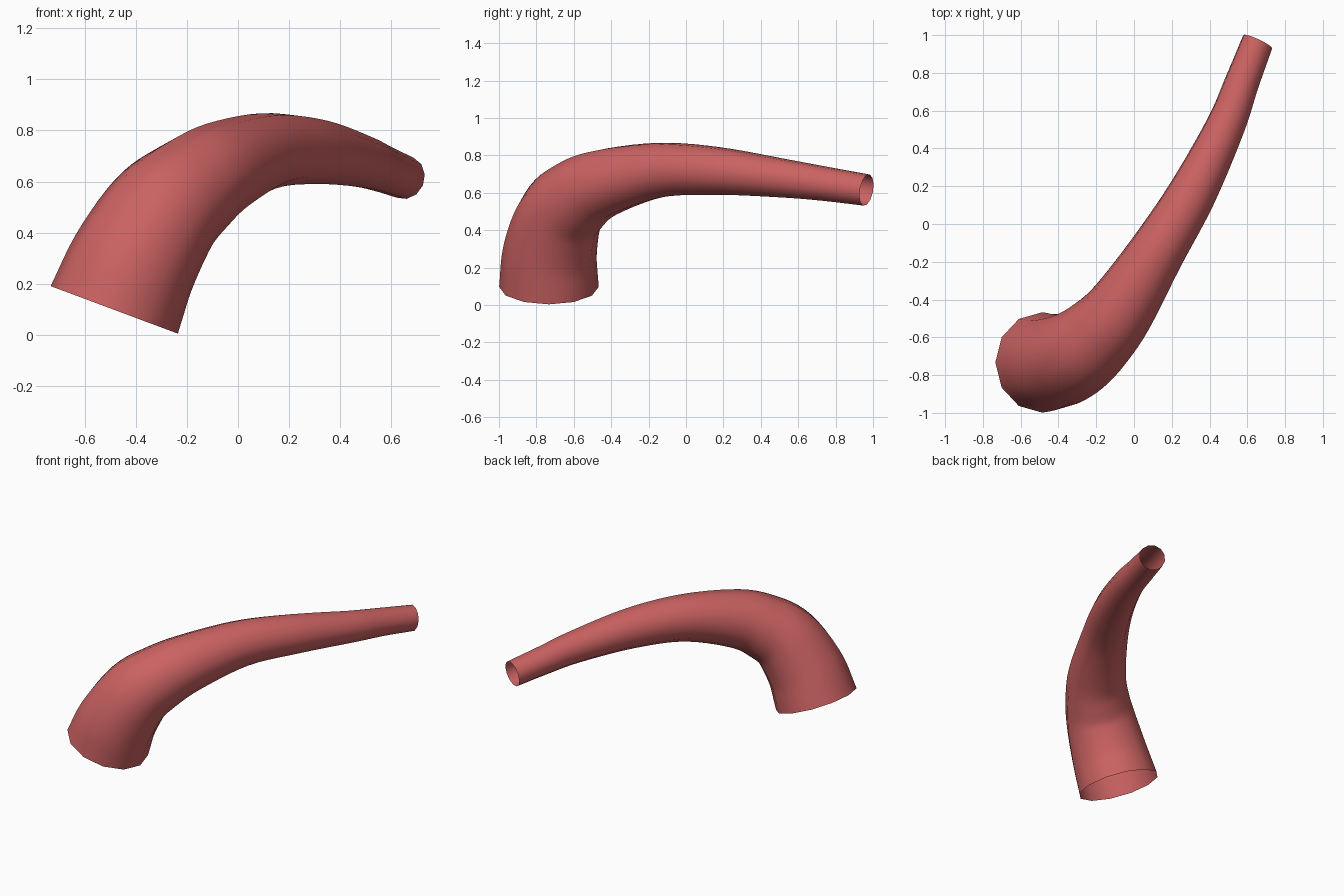
import bpy, bmesh, math
from mathutils import Vector

cube = bpy.data.objects.get("Cube")
if cube:
    bpy.data.objects.remove(cube, do_unlink=True)

SIDES = 12
STEPS = 5

# Centre line stations of the horn: x, y, z, radius
stations = [Vector(p) for p in (
    (-0.485, -0.733, 0.097, 0.266),
    (-0.41, -0.728, 0.28, 0.252),
    (-0.30, -0.68, 0.465, 0.232),
    (-0.19, -0.59, 0.57, 0.210),
    (-0.07, -0.45, 0.65, 0.186),
    (0.12, -0.15, 0.72, 0.150),
    (0.31, 0.165, 0.717, 0.129),
    (0.485, 0.52, 0.678, 0.104),
    (0.57, 0.745, 0.648, 0.092),
    (0.655, 0.965, 0.615, 0.085))]
start_dir = Vector((0.35, 0, 0.937))
end_dir = Vector((0.42, 0.9, -0.16)).normalized()


def spline(a, b, c, d, t):
    """Smooth point between b and c."""
    return 0.5 * (2 * b + (c - a) * t + (2 * a - 5 * b + 4 * c - d) * t * t
                  + (3 * b - a - 3 * c + d) * t ** 3)


# Smooth path through the stations
first, last = 2 * stations[0] - stations[1], 2 * stations[-1] - stations[-2]
pts = [first] + stations + [last]
path = [spline(*pts[i:i + 4], s / STEPS)
        for i in range(len(stations) - 1) for s in range(STEPS)]
path.append(stations[-1])

# Sweep a tapering ring along the path, leaving both ends open
bm = bmesh.new()
rings = []
side = Vector((0, 1, 0))
for i, p in enumerate(path):
    if i == 0:
        tangent = start_dir.normalized()
    elif i == len(path) - 1:
        tangent = end_dir
    else:
        tangent = (path[i + 1].xyz - path[i - 1].xyz).normalized()
    side = (side - tangent * side.dot(tangent)).normalized()
    other = tangent.cross(side)
    ring = []
    for k in range(SIDES):
        a = math.tau * k / SIDES
        ring.append(bm.verts.new(p.xyz + p.w * (side * math.cos(a) + other * math.sin(a))))
    rings.append(ring)
for lower, upper in zip(rings, rings[1:]):
    for k in range(SIDES):
        n = (k + 1) % SIDES
        bm.faces.new((lower[k], lower[n], upper[n], upper[k])).smooth = True

mesh = bpy.data.meshes.new("curved_horn")
bm.to_mesh(mesh)
bm.free()
horn = bpy.data.objects.new("curved_horn", mesh)
bpy.context.collection.objects.link(horn)

# Coral red surface
red = bpy.data.materials.new("coral_red")
red.use_nodes = True
colour = (0.60, 0.122, 0.122, 1)
red.diffuse_color = colour
red.node_tree.nodes["Principled BSDF"].inputs["Base Color"].default_value = colour
mesh.materials.append(red)
